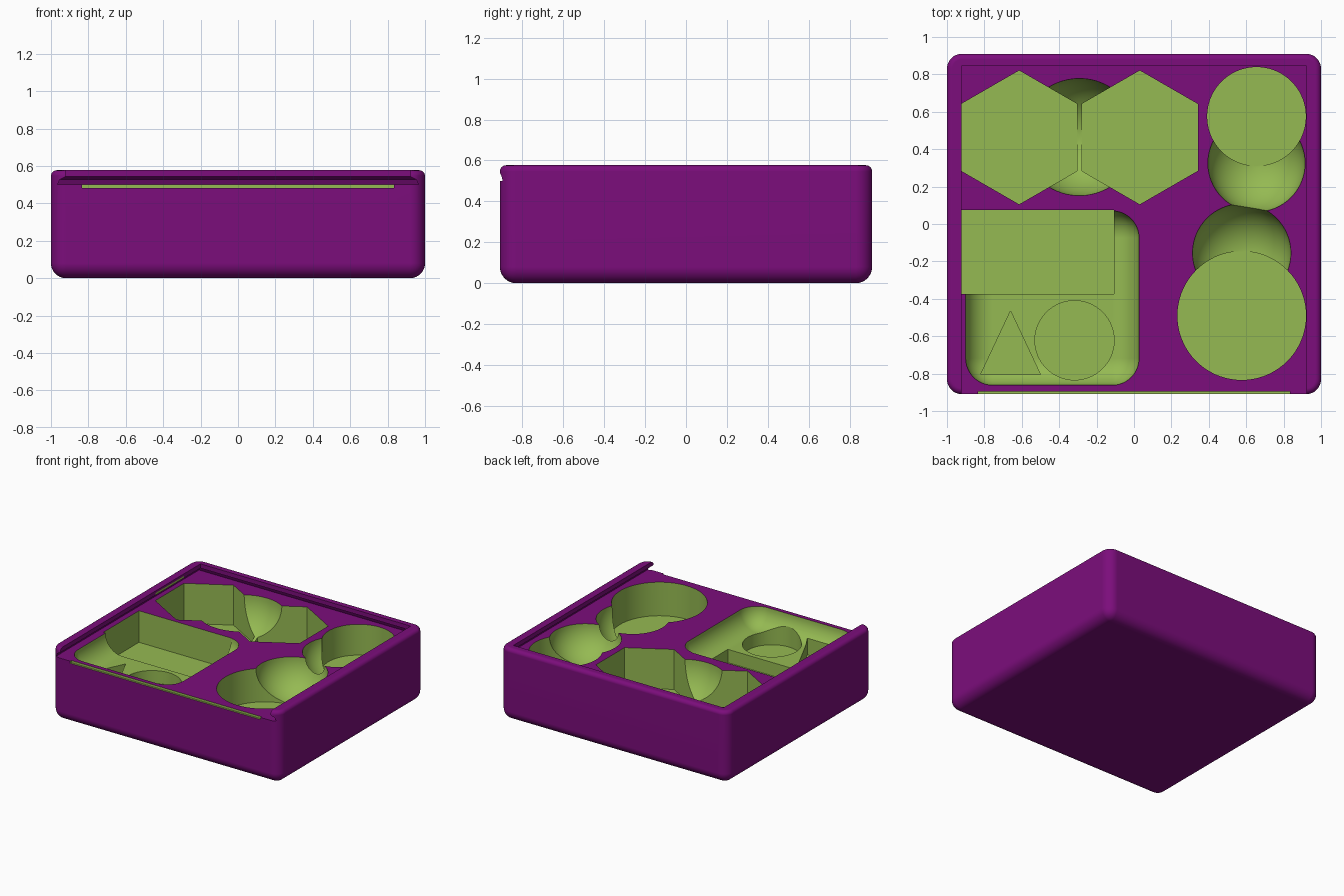
import bpy, bmesh
from math import cos, sin, pi, radians
from mathutils import Matrix, Vector

if "Cube" in bpy.data.objects:
    bpy.data.objects.remove(bpy.data.objects["Cube"], do_unlink=True)


def make_material(name, rgb):
    mat = bpy.data.materials.new(name)
    mat.use_nodes = True
    color = (*rgb, 1.0)
    mat.diffuse_color = color
    mat.node_tree.nodes["Principled BSDF"].inputs["Base Color"].default_value = color
    return mat


purple = make_material("purple", (0.2, 0.004, 0.2))
green = make_material("leaf_green", (0.3, 0.49, 0.085))

TOP = 0.577     # rim of the tray
FLOOR = 0.5     # surface the pockets are sunk into
CUT_TOP = 0.53  # pocket cutters end in the open lid channel


def to_object(name, bm, mat):
    bmesh.ops.recalc_face_normals(bm, faces=bm.faces)
    mesh = bpy.data.meshes.new(name)
    bm.to_mesh(mesh)
    bm.free()
    mesh.materials.append(mat)
    obj = bpy.data.objects.new(name, mesh)
    bpy.context.collection.objects.link(obj)
    return obj


def box_mesh(lo, hi):
    bm = bmesh.new()
    lo, hi = Vector(lo), Vector(hi)
    size = hi - lo
    bmesh.ops.create_cube(bm, size=1, matrix=Matrix.Translation((lo + hi) / 2) @ Matrix.Diagonal((*size, 1)))
    return bm


def loft(name, rings, mat):
    """Closed solid through matching rings of points."""
    bm = bmesh.new()
    loops = [[bm.verts.new(p) for p in ring] for ring in rings]
    n = len(loops[0])
    for a, b in zip(loops, loops[1:]):
        for i in range(n):
            j = (i + 1) % n
            bm.faces.new((a[i], a[j], b[j], b[i]))
    bm.faces.new(loops[0])
    bm.faces.new(loops[-1])
    return to_object(name, bm, mat)


def prism(name, outline, bottom, top=CUT_TOP):
    return loft(name, [[(x, y, z) for x, y in outline] for z in (bottom, top)], green)


def ring(cx, cy, r, sides, start=0.0):
    return [(cx + r * cos(start + 2 * pi * i / sides), cy + r * sin(start + 2 * pi * i / sides))
            for i in range(sides)]


def finger_scoop(name, x, y, r, depth):
    bm = bmesh.new()
    scale = Matrix.Diagonal((r, r, depth, 1))
    bmesh.ops.create_uvsphere(bm, u_segments=64, v_segments=32, radius=1,
                              matrix=Matrix.Translation((x, y, FLOOR + 0.001)) @ scale)
    return to_object(name, bm, green)


# Tray block: large rounding below and on the corners, small rounding on the rim
bm = box_mesh((-1, -0.91, 0), (1, 0.91, TOP))
lower = [e for e in bm.edges if min(v.co.z for v in e.verts) < 0.01]
bmesh.ops.bevel(bm, geom=lower, offset=0.08, segments=8, profile=0.5, affect='EDGES')
rim = [e for e in bm.edges if all(v.co.z > TOP - 0.001 for v in e.verts)]
bmesh.ops.bevel(bm, geom=rim, offset=0.03, segments=4, profile=0.5, affect='EDGES')
tray = to_object("tray", bm, purple)

cutters = []

# Undercut channel for a sliding lid, open at the front
sections = [(0.965, 0.89, FLOOR), (0.953, 0.878, 0.527), (0.922, 0.846, 0.543), (0.922, 0.846, 0.7)]
cutters.append(loft("lid_channel",
                    [[(-w, -1.2, z), (w, -1.2, z), (w, back, z), (-w, back, z)] for w, back, z in sections],
                    purple))

# Catch groove along the front edge
cutters.append(to_object("front_groove", box_mesh((-0.835, -1, 0.483), (0.835, -0.896, 0.52)), green))

# Two hexagonal pockets with a scoop between them
for side, x, top in (("right", -0.614, 0.56), ("left", 0.031, CUT_TOP)):
    cutters.append(prism("hex_pocket_" + side, ring(x, 0.463, 0.358, 6, pi / 6), 0.183, top))
cutters.append(finger_scoop("hex_scoop", -0.292, 0.465, 0.313, 0.313))

# Two round pockets, each with its scoop
cutters.append(prism("small_round_pocket", ring(0.655, 0.575, 0.264, 72), 0.256))
cutters.append(finger_scoop("small_round_scoop", 0.655, 0.325, 0.26, 0.24))
cutters.append(prism("large_round_pocket", ring(0.576, -0.49, 0.344, 72), 0.234))
cutters.append(finger_scoop("large_round_scoop", 0.576, -0.155, 0.263, 0.263))

# Soft-edged bowl with card, triangle and token pockets sunk into it
bm = box_mesh((-0.9, -0.862, 0.355), (0.027, 0.07, 0.95))
bmesh.ops.bevel(bm, geom=bm.edges[:], offset=0.144, segments=12, profile=0.5, affect='EDGES')
cutters.append(to_object("soft_bowl", bm, green))
cutters.append(prism("card_pocket", [(-0.921, -0.373), (-0.107, -0.373), (-0.107, 0.075), (-0.921, 0.075)], 0.25))
cutters.append(prism("triangle_pocket", [(-0.82, -0.805), (-0.5, -0.805), (-0.66, -0.465)], 0.252))
cutters.append(prism("token_pocket", ring(-0.318, -0.622, 0.212, 64), 0.254))

# Carve every cutter out of the tray, keeping its colour
tray.data.materials.append(green)
bpy.context.view_layer.objects.active = tray
for cutter in cutters:
    cutter.hide_render = True
    mod = tray.modifiers.new("carve", 'BOOLEAN')
    mod.operation = 'DIFFERENCE'
    mod.solver = 'EXACT'
    mod.material_mode = 'TRANSFER'
    mod.object = cutter
    bpy.ops.object.modifier_apply(modifier=mod.name)
    bpy.data.objects.remove(cutter, do_unlink=True)

# Smooth rounded surfaces, crisp pocket edges
bpy.ops.object.select_all(action='DESELECT')
tray.select_set(True)
bpy.ops.object.shade_smooth_by_angle(angle=radians(30))
normals = tray.modifiers.new("flat_face_normals", 'WEIGHTED_NORMAL')
normals.keep_sharp = True
